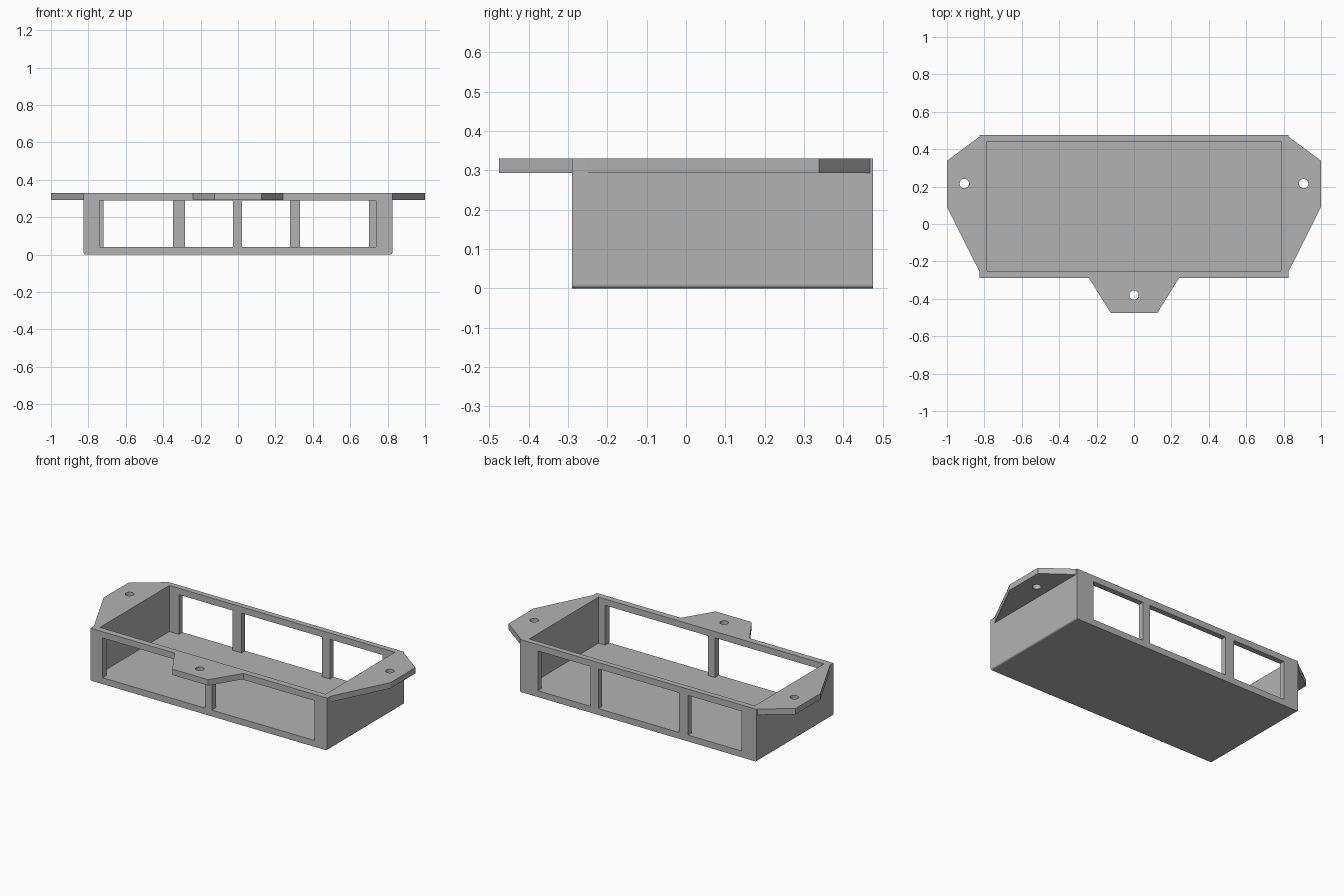
import bpy, bmesh, math
from mathutils import Matrix

if "Cube" in bpy.data.objects:
    bpy.data.objects.remove(bpy.data.objects["Cube"])

grey = bpy.data.materials.new("plain grey")
grey.diffuse_color = (0.45, 0.45, 0.45, 1)
grey.use_nodes = True
grey.node_tree.nodes["Principled BSDF"].inputs["Base Color"].default_value = grey.diffuse_color

TOP = 0.33          # rim height
TAB = 0.293         # underside of the mounting tabs
X, Y0, Y1 = 0.825, -0.29, 0.475


def finish(name, bm):
    bmesh.ops.recalc_face_normals(bm, faces=bm.faces)
    mesh = bpy.data.meshes.new(name)
    bm.to_mesh(mesh)
    bm.free()
    mesh.materials.append(grey)
    obj = bpy.data.objects.new(name, mesh)
    bpy.context.collection.objects.link(obj)
    return obj


def prism(name, outline, z0, z1):
    """Upright prism over a flat outline."""
    bm = bmesh.new()
    base = bm.faces.new([bm.verts.new((x, y, z0)) for x, y in outline])
    top = bmesh.ops.extrude_face_region(bm, geom=[base])["geom"]
    for v in top:
        if isinstance(v, bmesh.types.BMVert):
            v.co.z = z1
    return finish(name, bm)


def box(name, x0, x1, y0, y1, z0, z1):
    return prism(name, [(x0, y0), (x1, y0), (x1, y1), (x0, y1)], z0, z1)


def cut(target, cutter):
    cutter.hide_render = True
    cutter.hide_viewport = True
    mod = target.modifiers.new(cutter.name, 'BOOLEAN')
    mod.operation = 'DIFFERENCE'
    mod.solver = 'EXACT'
    mod.object = cutter


# Open tray with slightly rounded lower end edges
tray = box("tray", -X, X, Y0, Y1, 0, TOP)
bm = bmesh.new()
bm.from_mesh(tray.data)
edges = [e for e in bm.edges if all(v.co.z < 0.01 for v in e.verts)
         and abs(e.verts[0].co.x - e.verts[1].co.x) < 0.01]
bmesh.ops.bevel(bm, geom=edges, offset=0.01, segments=4, profile=0.5, affect='EDGES')
bm.to_mesh(tray.data)
bm.free()
cut(tray, box("cavity_cutter", -0.787, 0.785, -0.25, 0.44, 0.04, 0.5))

# Two front windows and three back windows
for x0, x1 in ((-0.741, -0.026), (0.021, 0.738)):
    cut(tray, box("front_window_cutter", x0, x1, -0.4, -0.2, 0.04, 0.29))
for x0, x1 in ((-0.719, -0.348), (-0.283, 0.279), (0.332, 0.70)):
    cut(tray, box("back_window_cutter", x0, x1, 0.4, 0.6, 0.04, 0.29))


# Mounting tabs, each with a round screw hole
def tab(name, outline, hx, hy):
    obj = prism(name, outline, TAB, TOP)
    ring = [(hx + 0.025 * math.cos(i * math.tau / 32),
             hy + 0.025 * math.sin(i * math.tau / 32)) for i in range(32)]
    cut(obj, prism(name + "_hole_cutter", ring, TAB - 0.1, TOP + 0.1))


for side, s in (("left", -1), ("right", 1)):
    tab(side + "_tab", [(s * X, -0.257), (s, 0.09), (s, 0.338), (s * X, 0.468)],
        s * 0.907, 0.216)
tab("front_tab", [(-0.24, Y0), (-0.125, -0.475), (0.125, -0.475), (0.24, Y0)], 0, -0.38)
